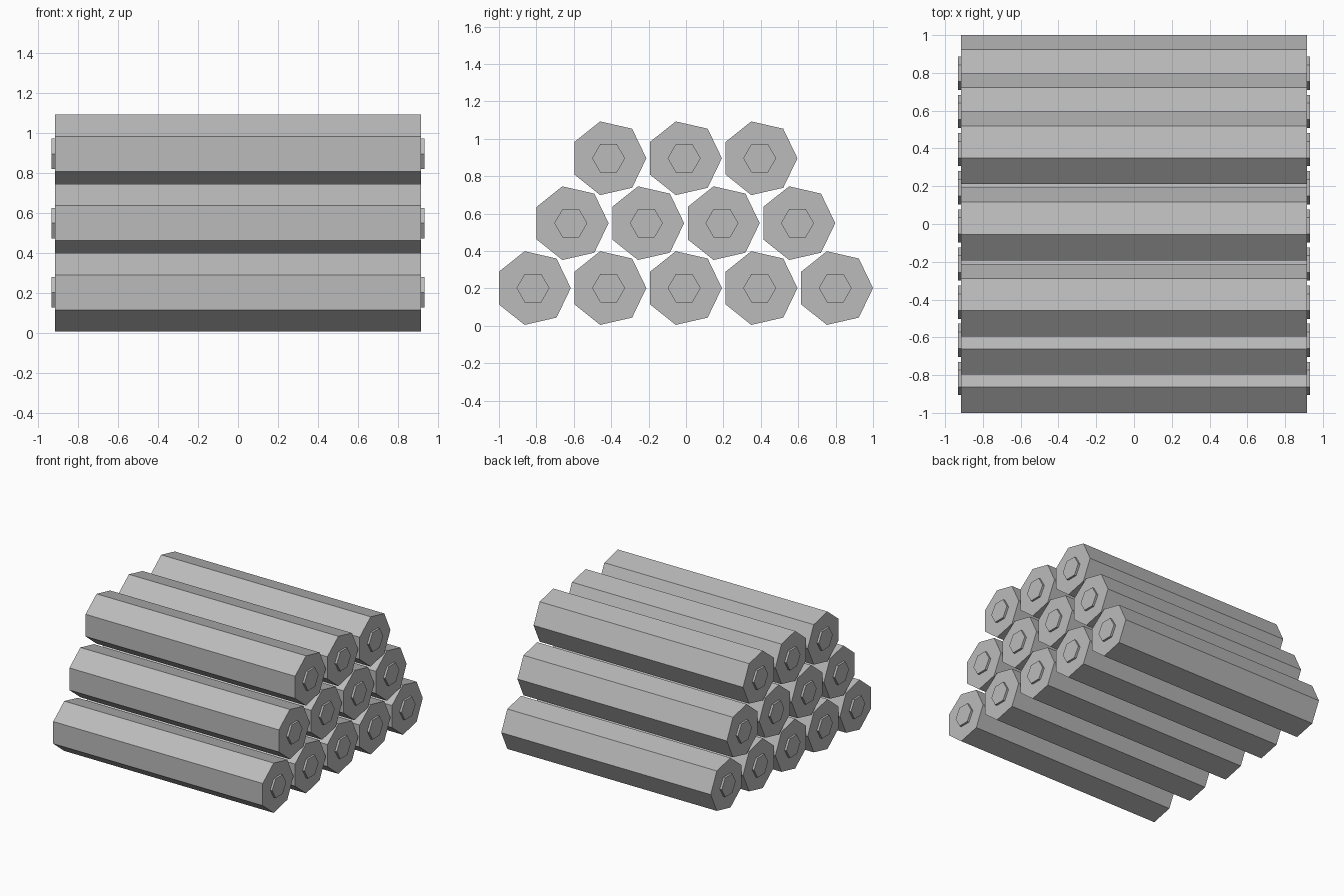
import bpy, math
from mathutils import Matrix

if "Cube" in bpy.data.objects:
    bpy.data.objects.remove(bpy.data.objects["Cube"])

R = 0.202           # log radius
ROW_RISE = 0.347    # height between rows
LOG_LEN = 1.833
CORE_R, CORE_LEN = 0.088, 1.866

grey = bpy.data.materials.new("plain grey")
grey.diffuse_color = (0.5, 0.5, 0.5, 1)
grey.use_nodes = True
grey.node_tree.nodes["Principled BSDF"].inputs["Base Color"].default_value = grey.diffuse_color


def prism_x(name, sides, radius, length, y, z):
    """Prism lying along x, centred on x = 0, with one corner towards +y."""
    bpy.ops.mesh.primitive_cylinder_add(vertices=sides, radius=radius, depth=length)
    ob = bpy.context.object
    ob.name = name
    # cylinder's first corner is on local +y; turn its axis from z to x
    ob.data.transform(Matrix.Rotation(math.pi / 2, 4, 'Y'))
    ob.location = (0, y, z)
    ob.data.materials.append(grey)
    return ob


# pyramid stack: 5, 4 and 3 logs, each with a hexagonal heart showing at both ends
first_y = -1 + R * math.cos(math.pi / 7)
for row, count in enumerate((5, 4, 3)):
    for i in range(count):
        y = first_y + R * row + 2 * R * i
        z = R + ROW_RISE * row
        prism_x(f"log_{row + 1}_{i + 1}", 7, R, LOG_LEN, y, z)
        prism_x(f"log_heart_{row + 1}_{i + 1}", 6, CORE_R, CORE_LEN, y, z)
